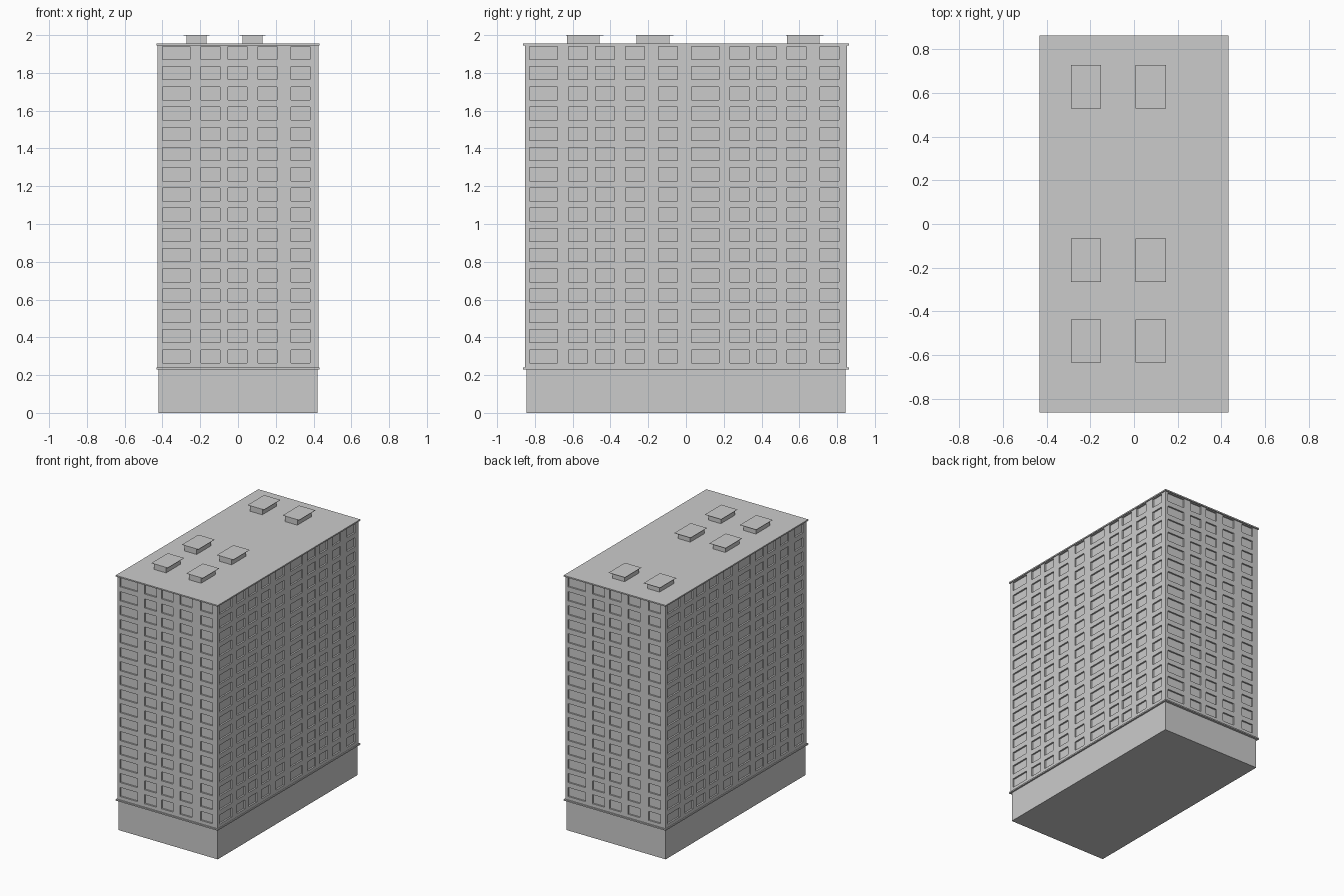
import bpy, bmesh, math
from mathutils import Matrix, Vector

if "Cube" in bpy.data.objects:
    bpy.data.objects.remove(bpy.data.objects["Cube"])

HX, HY = 0.425, 0.853          # half sizes of the tower walls
Z0, Z1 = 0.235, 1.95           # wall bottom and top
DEPTH = 0.012                  # window recess
ROWS = [(0.265 + 0.1071 * i, 0.334 + 0.1071 * i) for i in range(16)]
COLS = [(-0.401, -0.253), (-0.195, -0.095), (-0.052, 0.048),
        (0.106, 0.207), (0.281, 0.381)]


def box(name, lo, hi):
    bm = bmesh.new()
    bmesh.ops.create_cube(bm, size=1)
    lo, hi = Vector(lo), Vector(hi)
    for v in bm.verts:
        v.co = Vector([(lo[i] + hi[i]) / 2 + v.co[i] * (hi[i] - lo[i]) for i in range(3)])
    return finish(name, bm)


def finish(name, bm):
    me = bpy.data.meshes.new(name)
    bm.to_mesh(me)
    bm.free()
    ob = bpy.data.objects.new(name, me)
    bpy.context.collection.objects.link(ob)
    return ob


def add_wall(bm, half, dist, offsets, angle):
    """Grid wall facing -y with recessed windows, then turned about z."""
    cols = [(a + o, b + o) for o in offsets for a, b in COLS]
    xs = [-half] + [x for c in cols for x in c] + [half]
    zs = [Z0] + [z for r in ROWS for z in r] + [Z1]
    rot = Matrix.Rotation(angle, 4, 'Z')

    def vert(x, z, d=0.0):
        return bm.verts.new(rot @ Vector((x, -dist + d, z)))

    grid = [[vert(x, z) for x in xs] for z in zs]
    for j in range(len(zs) - 1):
        for i in range(len(xs) - 1):
            ring = [grid[j][i], grid[j][i + 1], grid[j + 1][i + 1], grid[j + 1][i]]
            if i % 2 and j % 2:
                inner = [vert(xs[a], zs[b], DEPTH) for a, b in
                         ((i, j), (i + 1, j), (i + 1, j + 1), (i, j + 1))]
                bm.faces.new(inner)
                for k in range(4):
                    n = (k + 1) % 4
                    bm.faces.new((ring[k], ring[n], inner[n], inner[k]))
            else:
                bm.faces.new(ring)


# Tower walls with window recesses on all four sides
bm = bmesh.new()
for turn in (0, math.pi):
    add_wall(bm, HX, HY, [0], turn)
    add_wall(bm, HY, HX, [-0.427, 0.429], turn + math.pi / 2)
bmesh.ops.remove_doubles(bm, verts=bm.verts, dist=1e-5)
finish("tower_walls", bm)

# Plain base and the two thin ledges
box("base", (-0.42, -0.845, 0), (0.42, 0.845, 0.232))
box("lower_ledge", (-0.432, -0.863, 0.229), (0.432, 0.863, 0.239))
box("roof_slab", (-0.432, -0.863, 1.945), (0.432, 0.863, 1.955))

# Rooftop vents with thin overhanging lids
for x in (-0.22, 0.077):
    for y in (-0.635, -0.265, 0.53):
        box("roof_vent", (x - 0.052, y + 0.004, 1.95), (x + 0.052, y + 0.178, 1.999))
        box("vent_lid", (x - 0.069, y, 1.998), (x + 0.069, y + 0.198, 2.0))
